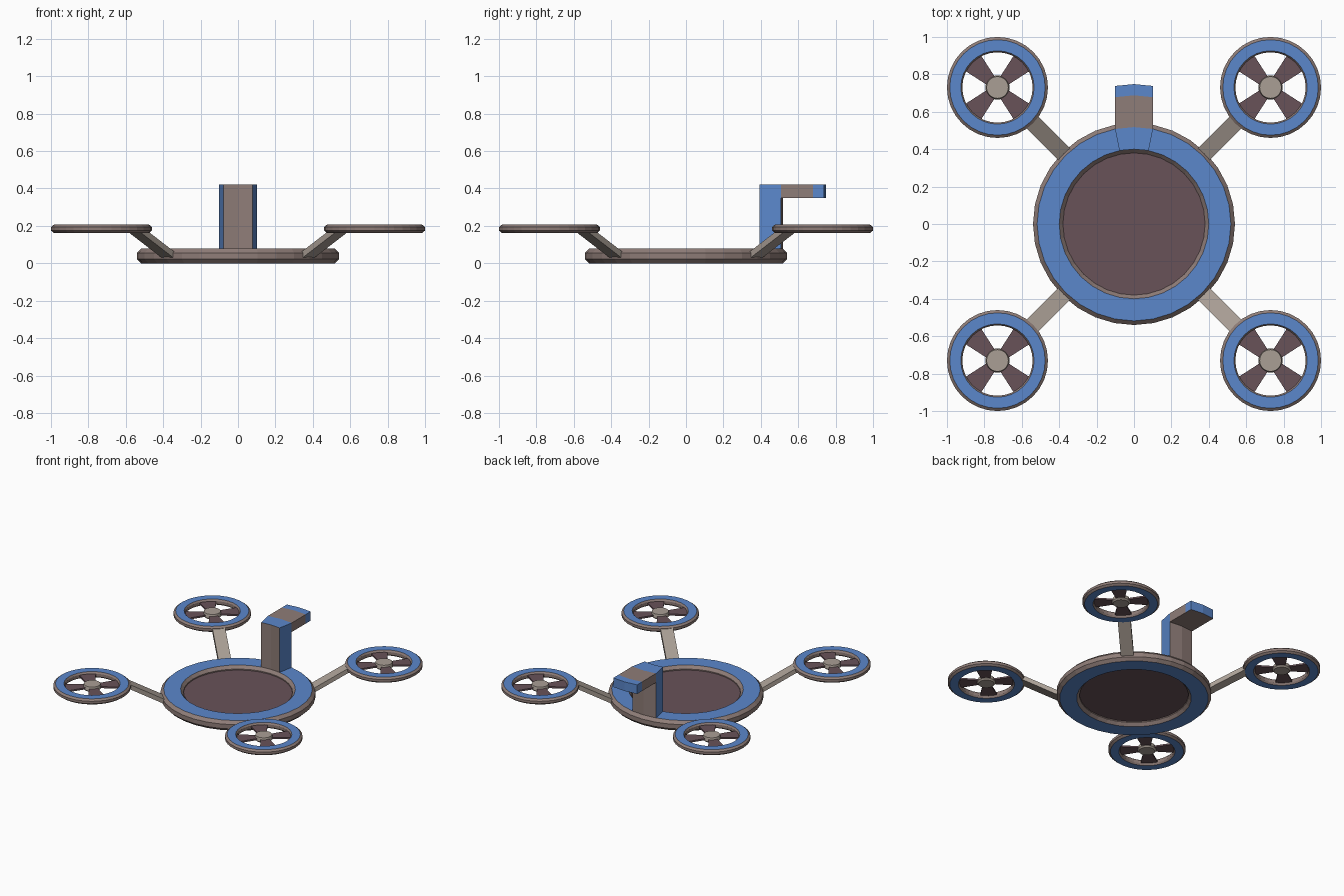
import bpy, bmesh, math
from mathutils import Vector, Matrix

if "Cube" in bpy.data.objects:
    bpy.data.objects.remove(bpy.data.objects["Cube"])

SEG = 32


def material(name, rgb):
    m = bpy.data.materials.new(name)
    m.diffuse_color = (*rgb, 1)
    m.use_nodes = True
    m.node_tree.nodes["Principled BSDF"].inputs["Base Color"].default_value = m.diffuse_color
    return m


BROWN, BLUE, PLUM, TAN = MATS = [
    material("warm_brown", (0.275, 0.205, 0.188)),
    material("sky_blue", (0.105, 0.245, 0.60)),
    material("dark_plum", (0.138, 0.084, 0.098)),
    material("light_tan", (0.40, 0.345, 0.30)),
]


def finish(bm, name, mats):
    bmesh.ops.recalc_face_normals(bm, faces=bm.faces)
    me = bpy.data.meshes.new(name)
    bm.to_mesh(me)
    bm.free()
    for m in mats:
        me.materials.append(m)
    ob = bpy.data.objects.new(name, me)
    bpy.context.collection.objects.link(ob)
    return ob


def ring(name, centre, r0, r1, z0, z1, ci, co, cz):
    """Bevelled flat ring: brown rims, blue top and bottom faces."""
    prof = [(r0 + ci, z0), (r1 - co, z0), (r1, z0 + cz), (r1, z1 - cz),
            (r1 - co, z1), (r0 + ci, z1), (r0, z1 - cz), (r0, z0 + cz)]
    bm = bmesh.new()
    rows = []
    for i in range(SEG):
        a = 2 * math.pi * i / SEG
        rows.append([bm.verts.new((centre[0] + r * math.cos(a),
                                   centre[1] + r * math.sin(a), z)) for r, z in prof])
    n = len(prof)
    for i in range(SEG):
        a, b = rows[i], rows[(i + 1) % SEG]
        for j in range(n):
            k = (j + 1) % n
            f = bm.faces.new((a[j], a[k], b[k], b[j]))
            f.material_index = 1 if j in (0, 4) else 0
    return finish(bm, name, [BROWN, BLUE])


def disc(name, centre, r_bottom, r_top, z0, z1, mat):
    bm = bmesh.new()
    bmesh.ops.create_cone(bm, cap_ends=True, segments=SEG, radius1=r_bottom,
                          radius2=r_top, depth=z1 - z0,
                          matrix=Matrix.Translation((*centre, (z0 + z1) / 2)))
    return finish(bm, name, [mat])


def prism(name, outline, z0, z1, mats, rule=None):
    """Extrude an outline upward; rule picks a material index per face."""
    bm = bmesh.new()
    lo = [bm.verts.new((x, y, z0)) for x, y in outline]
    hi = [bm.verts.new((x, y, z1)) for x, y in outline]
    bm.faces.new(lo)
    bm.faces.new(hi)
    for i in range(len(lo)):
        k = (i + 1) % len(lo)
        bm.faces.new((lo[i], lo[k], hi[k], hi[i]))
    bmesh.ops.recalc_face_normals(bm, faces=bm.faces)
    if rule:
        for f in bm.faces:
            f.material_index = rule(f.normal)
    return finish(bm, name, mats)


# Central body: ring with recessed floor
ring("body_ring", (0, 0), 0.38, 0.54, 0.0, 0.078, 0.02, 0.022, 0.022)
disc("body_floor", (0, 0), 0.385, 0.385, 0.03, 0.048, PLUM)

# Rear column, rising from two segments of the ring
angles = [math.pi / 2 + k * 2 * math.pi / SEG for k in (-1, 0, 1)]
inner = [(0.40 * math.cos(a), 0.40 * math.sin(a)) for a in angles]
outer = [(0.518 * math.cos(a), 0.518 * math.sin(a)) for a in angles]


def shifted(d):
    return [(x, y + d) for x, y in outer]


prism("rear_column", inner + outer[::-1], 0.07, 0.42, [BROWN, BLUE],
      lambda n: 1 if n.z > 0.5 or abs(n.x) > 0.7 else 0)

# Overhang at the top of the column, with a blue tip
prism("overhang", shifted(0) + shifted(0.17)[::-1], 0.35, 0.42, [BROWN])
prism("overhang_tip", shifted(0.17) + shifted(0.23)[::-1], 0.35, 0.42,
      [BROWN, BLUE], lambda n: 0 if n.z < -0.5 else 1)

# Four rotors with sloping arms
for sx, xn in ((-1, "left"), (1, "right")):
    for sy, yn in ((-1, "front"), (1, "rear")):
        tag = yn + "_" + xn
        c = (0.73 * sx, 0.73 * sy)
        ring("rotor_ring_" + tag, c, 0.188, 0.27, 0.163, 0.206, 0.008, 0.015, 0.012)
        disc("rotor_hub_lower_" + tag, c, 0.055, 0.065, 0.166, 0.176, TAN)
        disc("rotor_hub_" + tag, c, 0.065, 0.058, 0.176, 0.205, TAN)

        # Flared blades reaching the ring
        for k in range(4):
            a = math.pi / 4 + k * math.pi / 2
            u = Vector((math.cos(a), math.sin(a)))
            v = Vector((-u.y, u.x))
            pts = [Vector(c) + u * r + v * w for r, w in
                   ((0.04, -0.028), (0.187, -0.06), (0.196, 0), (0.187, 0.06), (0.04, 0.028))]
            prism("blade_%d_%s" % (k + 1, tag), [tuple(p) for p in pts],
                  0.179, 0.191, [PLUM])

        # Arm: slanted bar from the body ring to the rotor ring
        d = Vector((sx, sy, 0)).normalized()
        side = Vector((-d.y, d.x, 0)) * 0.045
        bm = bmesh.new()
        ends = []
        for r, z in ((0.51, 0.035), (0.785, 0.185)):
            p = d * r + Vector((0, 0, z))
            h = Vector((0, 0, 0.018))
            ends.append([bm.verts.new(q) for q in
                         (p - side - h, p + side - h, p + side + h, p - side + h)])
        a, b = ends
        bm.faces.new(a)
        bm.faces.new(b)
        for i in range(4):
            k = (i + 1) % 4
            bm.faces.new((a[i], a[k], b[k], b[i]))
        finish(bm, "arm_" + tag, [TAN])
